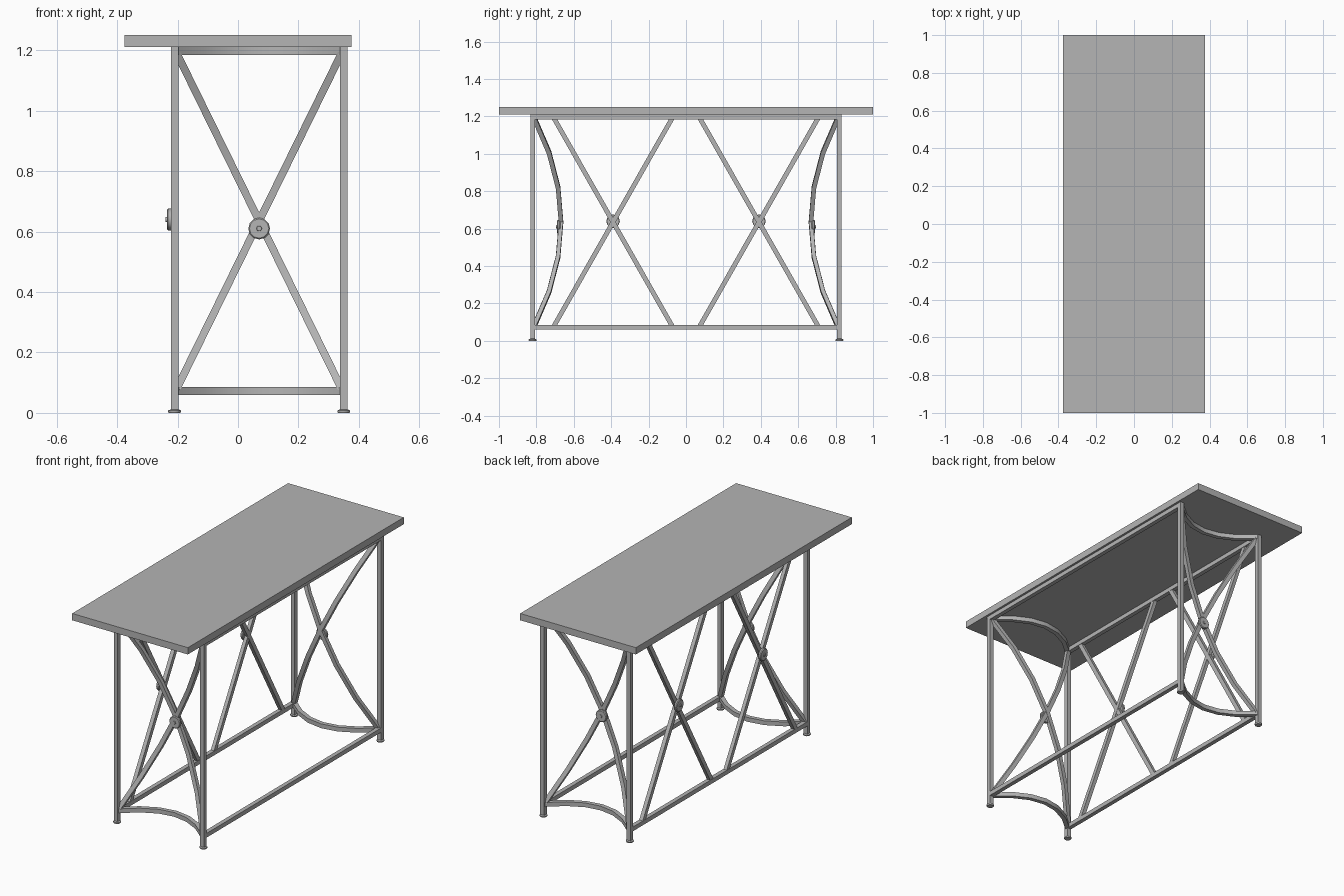
import bpy, bmesh, math
from mathutils import Vector, Matrix

if "Cube" in bpy.data.objects:
    bpy.data.objects.remove(bpy.data.objects["Cube"])

GREY = (0.46, 0.46, 0.46, 1)
metal = bpy.data.materials.new("plain grey")
metal.use_nodes = True
metal.diffuse_color = GREY
metal.node_tree.nodes["Principled BSDF"].inputs["Base Color"].default_value = GREY

W = 0.025                      # tube width
LEG_X, LEG_Y = (-0.21, 0.35), 0.82
MID_X = sum(LEG_X) / 2
LOW, HIGH = 0.0725, 1.1975     # rail heights
TOP = 1.21                     # underside of the table top


def finish(name, bm, smooth=False):
    bmesh.ops.recalc_face_normals(bm, faces=bm.faces)
    mesh = bpy.data.meshes.new(name)
    bm.to_mesh(mesh)
    bm.free()
    mesh.materials.append(metal)
    obj = bpy.data.objects.new(name, mesh)
    bpy.context.collection.objects.link(obj)
    if smooth:
        bpy.ops.object.select_all(action='DESELECT')
        obj.select_set(True)
        bpy.context.view_layer.objects.active = obj
        bpy.ops.object.shade_smooth_by_angle(angle=math.radians(35))
    return obj


def box(name, lo, hi):
    lo, hi = Vector(lo), Vector(hi)
    bm = bmesh.new()
    bmesh.ops.create_cube(bm, size=1, matrix=Matrix.Translation((lo + hi) / 2)
                          @ Matrix.Diagonal((hi - lo).to_4d()))
    return finish(name, bm)


def tube(name, path, across, width=W, depth=W, smooth=False):
    """Sweep a rectangular section along a path; 'across' stays square to it."""
    path = [Vector(p) for p in path]
    across = Vector(across).normalized()
    bm, rings = bmesh.new(), []
    for i, p in enumerate(path):
        t = path[min(i + 1, len(path) - 1)] - path[max(i - 1, 0)]
        side = t.cross(across).normalized()
        rings.append([bm.verts.new(p + across * a * width / 2 + side * b * depth / 2)
                      for a, b in ((-1, -1), (1, -1), (1, 1), (-1, 1))])
    for r, s in zip(rings, rings[1:]):
        for k in range(4):
            n = (k + 1) % 4
            bm.faces.new((r[k], r[n], s[n], s[k]))
    bm.faces.new(rings[0])
    bm.faces.new(rings[-1])
    return finish(name, bm, smooth)


def turned(name, base, axis, profile, sides=12):
    """Turn a (radius, height) profile about an axis from the base point."""
    turn = Vector((0, 0, 1)).rotation_difference(Vector(axis)).to_matrix()
    bm, rings = bmesh.new(), []
    for r, h in profile:
        rings.append([bm.verts.new(Vector(base) + turn @ Vector(
            (r * math.cos(a), r * math.sin(a), h)))
            for a in (2 * math.pi * k / sides for k in range(sides))])
    for r, s in zip(rings, rings[1:]):
        for k in range(sides):
            n = (k + 1) % sides
            bm.faces.new((r[k], r[n], s[n], s[k]))
    bm.faces.new(rings[0])
    bm.faces.new(rings[-1])
    return finish(name, bm, True)


def bowed(start, end, sagitta, steps=6):
    """Points from start to end, bowed along y."""
    start, end = Vector(start), Vector(end)
    return [start.lerp(end, t) + Vector((0, sagitta * 4 * t * (1 - t), 0))
            for t in (i / steps for i in range(steps + 1))]


HUB = [(0.033, 0), (0.036, 0.004), (0.036, 0.013), (0.032, 0.017),
       (0.009, 0.017), (0.008, 0.022)]
FOOT = [(0.019, 0), (0.021, 0.003), (0.021, 0.008), (0.012, 0.012), (0.009, 0.02)]

# Table top
box("table_top", (-0.375, -1, TOP), (0.375, 1, 1.25))

# Legs, feet and long rails
for x, side in zip(LEG_X, ("right", "left")):
    for s, end in ((-1, "front"), (1, "back")):
        y = s * LEG_Y
        box(f"{end}_{side}_leg", (x - W / 2, y - W / 2, 0.012), (x + W / 2, y + W / 2, TOP))
        turned(f"{end}_{side}_foot", (x, y, 0), (0, 0, 1), FOOT)
    for z, level in ((LOW, "lower"), (HIGH, "upper")):
        tube(f"{level}_{side}_rail", [(x, -LEG_Y, z), (x, LEG_Y, z)], (0, 0, 1))

# Bowed end rails and bowed crossing braces with hubs
for s, end in ((-1, "front"), (1, "back")):
    y = s * LEG_Y
    for z, level in ((LOW, "lower"), (HIGH, "upper")):
        tube(f"{level}_{end}_bowed_rail",
             bowed((LEG_X[0], y, z), (LEG_X[1], y, z), -s * 0.14), (0, 0, 1), smooth=True)
    yb = s * 0.812
    for a, b, lean, thick in ((0, 1, "rising", 0.024), (1, 0, "falling", 0.022)):
        start = Vector((LEG_X[a] + 0.006 * (b - a), yb, LOW + 0.005))
        stop = Vector((LEG_X[b] - 0.006 * (b - a), yb, HIGH - 0.005))
        tube(f"{end}_{lean}_brace", bowed(start, stop, -s * 0.144),
             (stop - start).cross(Vector((0, 1, 0))), W, thick, True)
    turned(f"{end}_hub", (MID_X, s * 0.672, 0.61), (0, s, 0), HUB)

# Straight crossing braces with hubs on the right long side
x = LEG_X[0]
for s, end in ((-1, "front"), (1, "back")):
    for y0, y1, lean, thick in ((0.71, 0.07, "inward", 0.023), (0.07, 0.71, "outward", 0.021)):
        tube(f"{end}_{lean}_side_brace", [(x, s * y0, LOW), (x, s * y1, HIGH)],
             Vector((1, 0, 0)).cross(Vector((0, s * (y1 - y0), HIGH - LOW))), W, thick)
    turned(f"{end}_side_hub", (x - 0.008, s * 0.39, 0.64), (-1, 0, 0), HUB)
